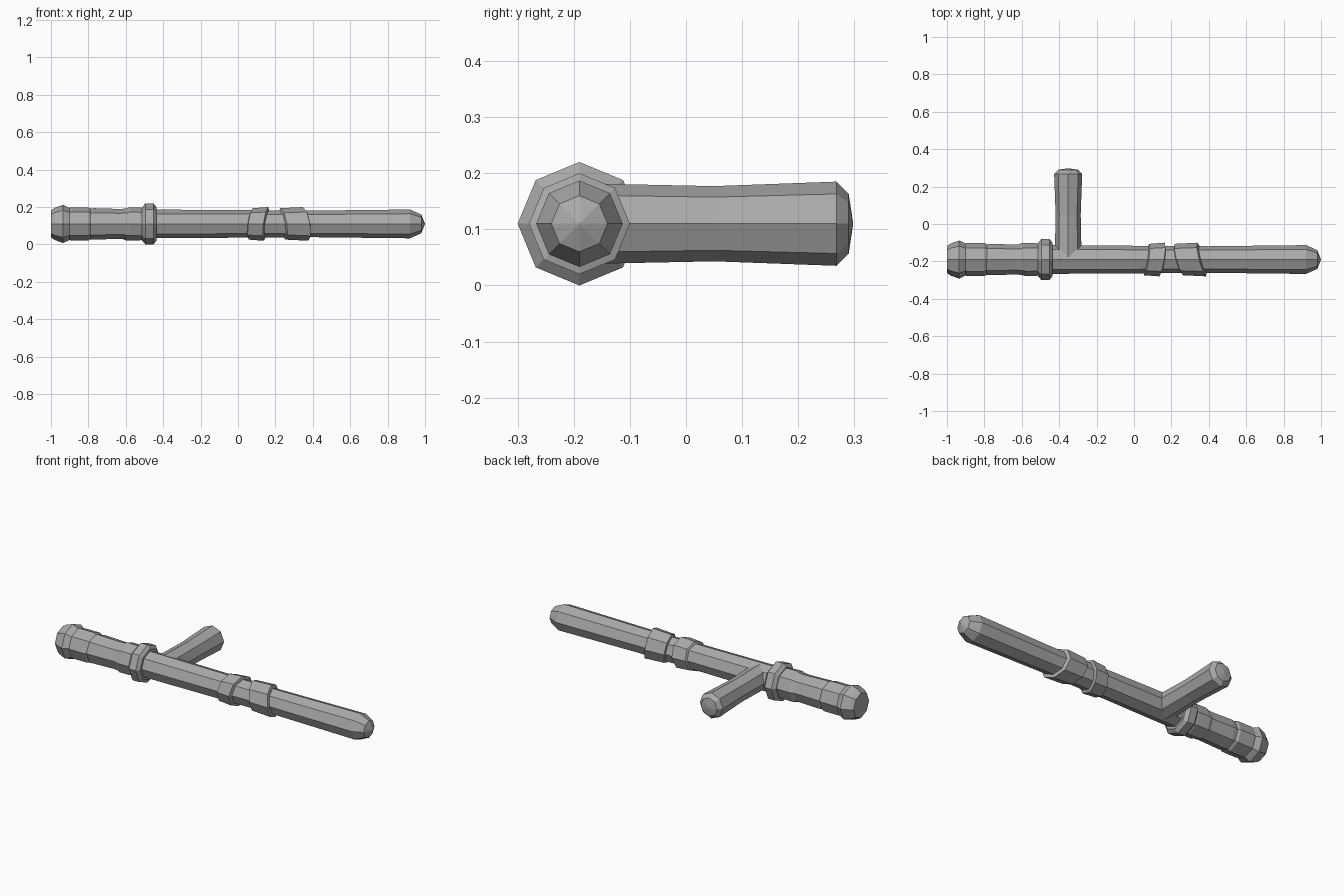
import bpy, bmesh
from math import sin, cos, tau
from mathutils import Vector

if "Cube" in bpy.data.objects:
    bpy.data.objects.remove(bpy.data.objects["Cube"])

grey = bpy.data.materials.new("worn grey")
grey.use_nodes = True
GREY = (0.4, 0.4, 0.4, 1)
grey.diffuse_color = GREY
grey.node_tree.nodes["Principled BSDF"].inputs["Base Color"].default_value = GREY

AXIS_Y, AXIS_Z, SIDES = -0.19, 0.11, 8


def turned(name, profile, origin=(0, AXIS_Y, AXIS_Z), along="x"):
    """Eight-sided lathe. Profile rows: distance, radius, optional slant (y, z)."""
    bm = bmesh.new()
    rings = []
    for d, r, *slant in profile:
        sy, sz = slant or (0, 0)
        ring = []
        for i in range(SIDES if r > 0 else 1):
            a = tau * i / SIDES
            u, v = r * cos(a), r * sin(a)
            p = (d + sy * u + sz * v, u, v) if along == "x" else (-u, d, v)
            ring.append(bm.verts.new(Vector(origin) + Vector(p)))
        rings.append(ring)
    for a, b in zip(rings, rings[1:]):
        for i in range(SIDES):
            j = (i + 1) % SIDES
            if len(b) == 1:
                bm.faces.new((a[i], a[j], b[0]))
            else:
                bm.faces.new((a[i], a[j], b[j], b[i]))
    for ring in (rings[0], rings[-1]):
        if len(ring) > 1:
            bm.faces.new(ring)
    bmesh.ops.recalc_face_normals(bm, faces=bm.faces)
    mesh = bpy.data.meshes.new(name)
    bm.to_mesh(mesh)
    bm.free()
    mesh.materials.append(grey)
    obj = bpy.data.objects.new(name, mesh)
    bpy.context.collection.objects.link(obj)
    return obj


# Main shaft with a rounded tip
turned("shaft", [(-0.5, 0.077), (0.1, 0.073), (0.4, 0.071), (0.92, 0.077),
                 (0.98, 0.05), (1.0, 0)])

# Side handle with a low domed end
turned("side_handle", [(-0.19, 0.072), (0.05, 0.067), (0.268, 0.075),
                       (0.29, 0.053), (0.298, 0)],
       origin=(-0.352, 0, AXIS_Z), along="y")

# Rear knob
turned("end_knob", [(-1.0, 0.072), (-0.98, 0.086), (-0.935, 0.102),
                    (-0.895, 0.083)])

# Wrapped grip, overlapping in slightly uneven turns
turned("rear_grip_wrap", [(-0.905, 0.083), (-0.895, 0.089), (-0.8, 0.089),
                          (-0.785, 0.08)])
turned("middle_grip_wrap", [(-0.8, 0.08, 0.08, 0.08), (-0.77, 0.084, 0.1, 0),
                            (-0.67, 0.081), (-0.63, 0.08), (-0.58, 0.083, 0.1, -0.1)])
turned("front_grip_wrap", [(-0.61, 0.08, -0.1, 0.1), (-0.59, 0.089, -0.1, 0.1),
                           (-0.525, 0.088), (-0.5, 0.083)])

# Collar between grip and shaft
turned("collar", [(-0.512, 0.09), (-0.495, 0.11), (-0.452, 0.11), (-0.436, 0.09)])

# Slanted bands on the shaft
for name, start, end, slant in (("rear_band", 0.068, 0.15, (0.16, 0.13)),
                                ("front_band", 0.24, 0.362, (-0.26, -0.16))):
    turned(name, [(start - 0.006, 0.07, *slant), (start, 0.084, *slant),
                  (end, 0.09, *slant), (end + 0.006, 0.07, *slant)])
